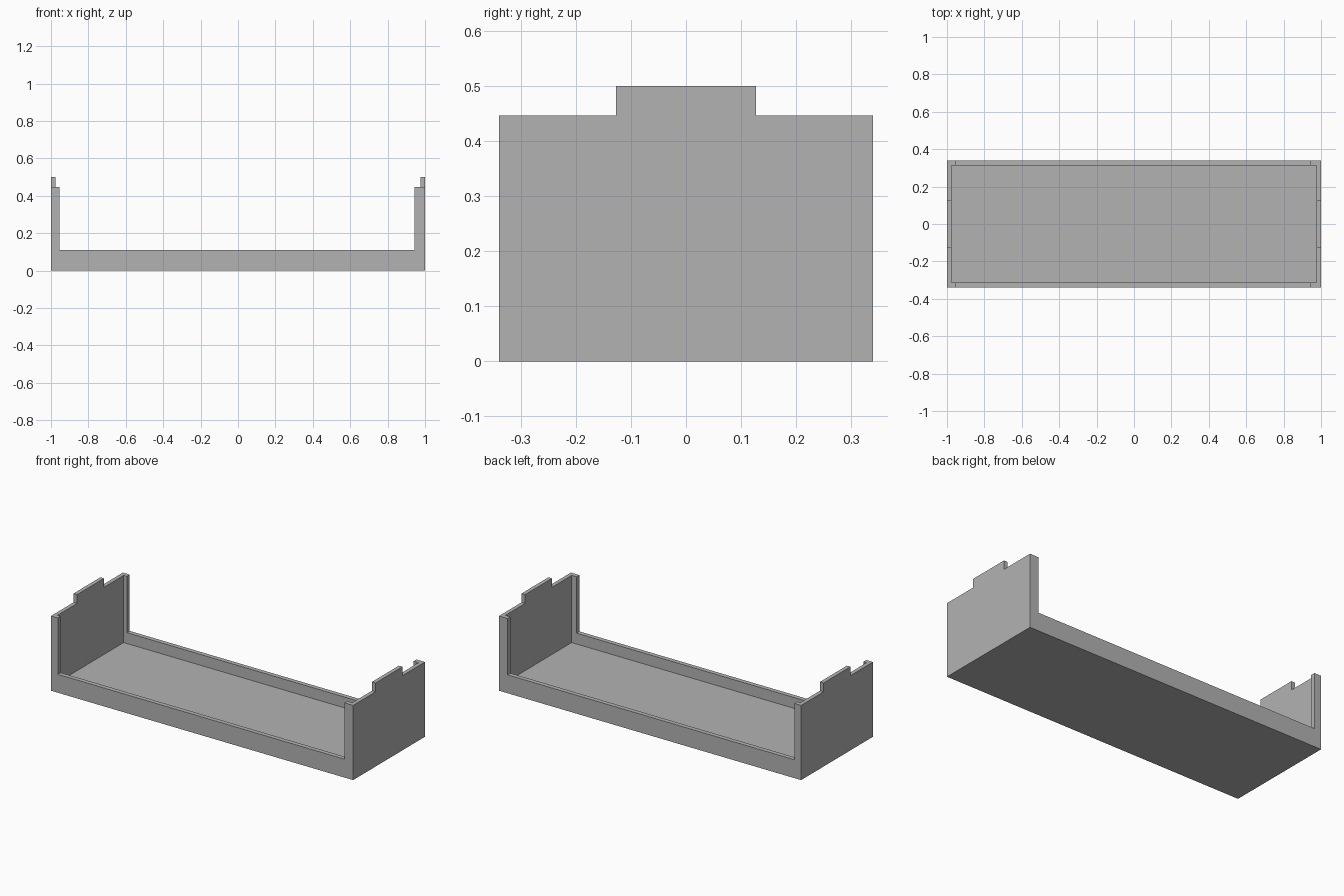
import bpy
import bmesh
from mathutils import Vector

cube = bpy.data.objects.get("Cube")
if cube:
    bpy.data.objects.remove(cube, do_unlink=True)

# Overall sizes
HALF_X, HALF_Y = 1.0, 0.34
SHOULDER, TAB_TOP, TAB_HALF = 0.447, 0.5, 0.127
FLOOR, RIM = 0.045, 0.11
CAVITY_X, CAVITY_Y = 0.976, 0.313

grey = bpy.data.materials.new("plain_grey")
grey.use_nodes = True
colour = (0.45, 0.45, 0.45, 1)
grey.diffuse_color = colour
grey.node_tree.nodes["Principled BSDF"].inputs["Base Color"].default_value = colour


def prism(name, outline, x0, x1):
    """Extrude a y-z outline along x."""
    bm = bmesh.new()
    face = bm.faces.new([bm.verts.new((x0, y, z)) for y, z in outline])
    new = bmesh.ops.extrude_face_region(bm, geom=[face])["geom"]
    moved = [v for v in new if isinstance(v, bmesh.types.BMVert)]
    bmesh.ops.translate(bm, verts=moved, vec=Vector((x1 - x0, 0, 0)))
    bmesh.ops.recalc_face_normals(bm, faces=bm.faces)
    mesh = bpy.data.meshes.new(name)
    bm.to_mesh(mesh)
    bm.free()
    mesh.materials.append(grey)
    obj = bpy.data.objects.new(name, mesh)
    bpy.context.collection.objects.link(obj)
    return obj


def cut(target, name, x0, x1, half_y, z0):
    """Remove an open-topped box from the target."""
    outline = [(-half_y, z0), (half_y, z0), (half_y, 1), (-half_y, 1)]
    cutter = prism(name, outline, x0, x1)
    cutter.hide_render = True
    mod = target.modifiers.new(name, 'BOOLEAN')
    mod.operation = 'DIFFERENCE'
    mod.solver = 'EXACT'
    mod.object = cutter
    bpy.context.view_layer.objects.active = target
    bpy.ops.object.modifier_apply(modifier=mod.name)
    bpy.data.objects.remove(cutter, do_unlink=True)


# Solid block with the end walls' stepped outline
half = [(HALF_Y, 0), (HALF_Y, SHOULDER), (TAB_HALF, SHOULDER), (TAB_HALF, TAB_TOP)]
outline = half + [(-y, z) for y, z in reversed(half)]
tray = prism("open_tray", outline, -HALF_X, HALF_X)

# Hollow interior, then the wide front and back openings between corner posts
cut(tray, "interior_cutter", -CAVITY_X, CAVITY_X, CAVITY_Y, FLOOR)
cut(tray, "opening_cutter", -0.955, 0.943, 0.5, RIM)
